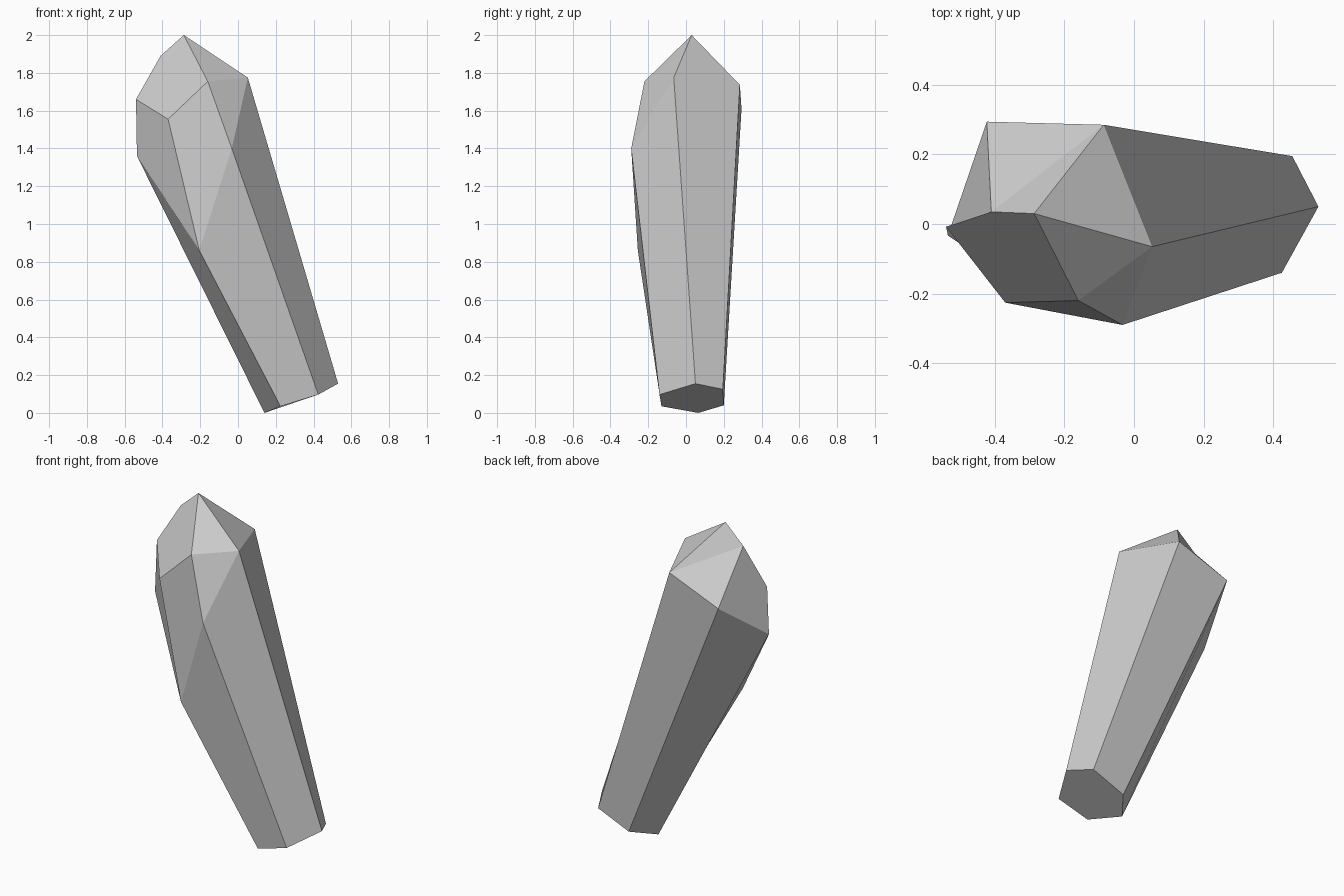
import bpy, bmesh

if "Cube" in bpy.data.objects:
    bpy.data.objects.remove(bpy.data.objects["Cube"])

# hexagonal base ring, and the uneven shoulder above each base corner
BASE = [(.53, .05, .155), (.425, -.14, .097), (.225, -.13, .035),
        (.14, .065, 0), (.245, .20, .04), (.455, .195, .125)]
SHOULDER = [(.052, -.065, 1.775), (-.033, -.29, 1.40), (-.205, -.255, .86),
            (-.535, -.033, 1.36), (-.423, .294, 1.61), (-.087, .285, 1.737)]
# tip, and the rim of the slanted facet cut beside it
TIP = (-.287, .03, 2.0)
FACET = [(-.16, -.22, 1.755), (-.37, -.226, 1.555), (-.54, -.008, 1.66), (-.41, .035, 1.89)]

bm = bmesh.new()
b = [bm.verts.new(p) for p in BASE]
s = [bm.verts.new(p) for p in SHOULDER]
tip = bm.verts.new(TIP)
f = [bm.verts.new(p) for p in FACET]

# base and six long sides
bm.faces.new(b)
for i in range(6):
    j = (i + 1) % 6
    bm.faces.new((b[i], b[j], s[j], s[i]))

# crown facets
bm.faces.new([tip] + f)
for i in range(3):
    bm.faces.new((s[i + 1], s[i + 2], f[i + 1], f[i]))
bm.faces.new((s[0], s[1], f[0]))
bm.faces.new((s[0], f[0], tip))
bm.faces.new((s[5], s[0], tip))
bm.faces.new((s[4], s[5], f[3]))
bm.faces.new((s[5], tip, f[3]))
# the loop's last facet spans shoulder 3-4 and the two outer rim points
bmesh.ops.recalc_face_normals(bm, faces=bm.faces)

mesh = bpy.data.meshes.new("crystal_shard")
bm.to_mesh(mesh)
bm.free()
crystal = bpy.data.objects.new("crystal_shard", mesh)
bpy.context.collection.objects.link(crystal)
